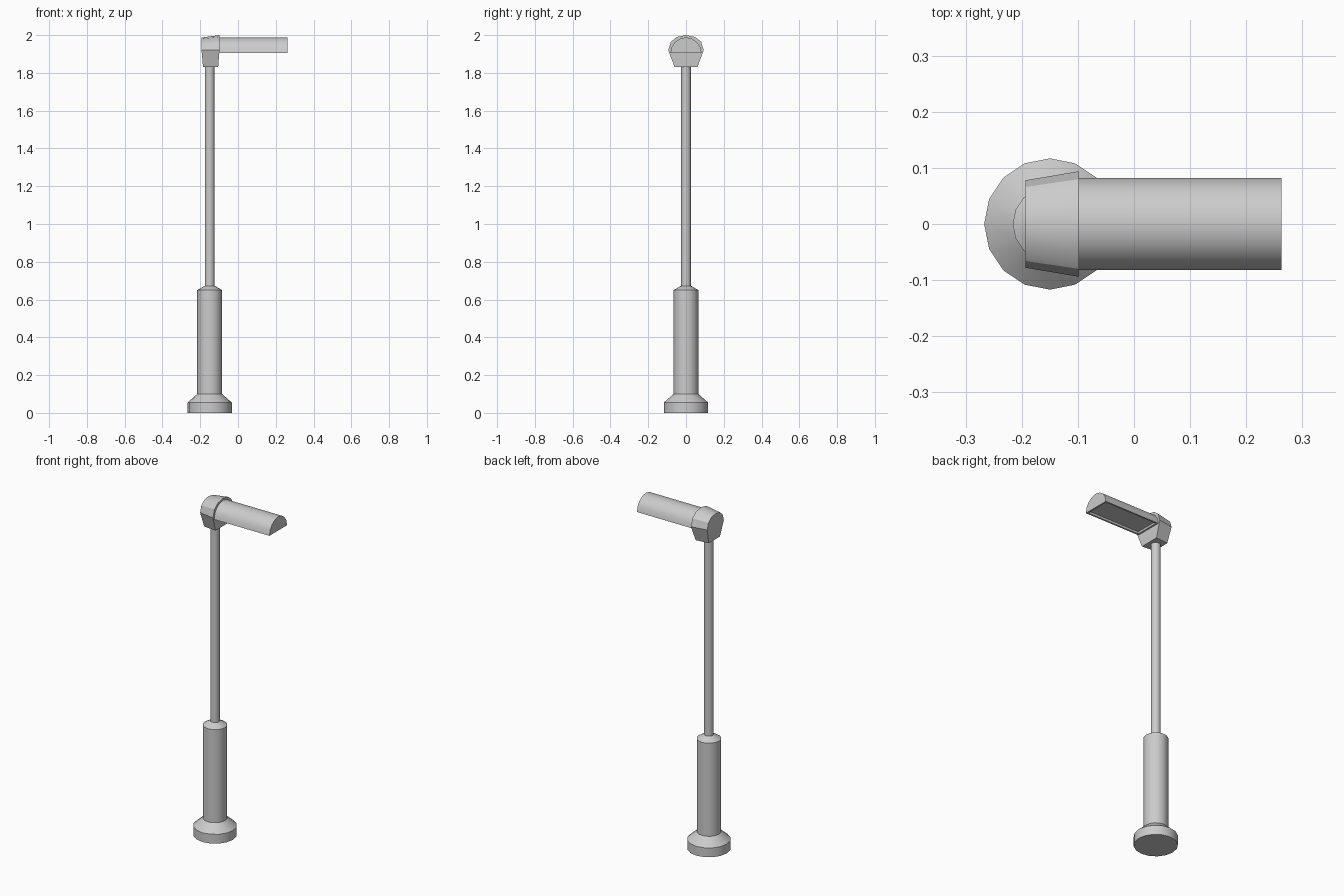
import bpy
import bmesh
import math

if "Cube" in bpy.data.objects:
    bpy.data.objects.remove(bpy.data.objects["Cube"], do_unlink=True)

POLE_X = -0.15
SIDES = 16

grey = bpy.data.materials.new("light grey metal")
grey.use_nodes = True
colour = (0.6, 0.6, 0.6, 1)
grey.diffuse_color = colour
grey.node_tree.nodes["Principled BSDF"].inputs["Base Color"].default_value = colour


def finish(bm, name):
    """Turn a bmesh into a shaded object."""
    bmesh.ops.recalc_face_normals(bm, faces=bm.faces)
    mesh = bpy.data.meshes.new(name)
    bm.to_mesh(mesh)
    bm.free()
    mesh.materials.append(grey)
    obj = bpy.data.objects.new(name, mesh)
    bpy.context.collection.objects.link(obj)
    bpy.ops.object.select_all(action="DESELECT")
    obj.select_set(True)
    bpy.context.view_layer.objects.active = obj
    bpy.ops.object.shade_smooth_by_angle(angle=math.radians(30))
    return obj


def bridge(bm, rings):
    """Join consecutive closed rings of vertices with quads."""
    for a, b in zip(rings, rings[1:]):
        for i in range(len(a)):
            j = (i + 1) % len(a)
            bm.faces.new((a[i], a[j], b[j], b[i]))


def lathe(name, profile):
    """Capped solid of revolution around the pole axis."""
    bm = bmesh.new()
    rings = []
    for r, z in profile:
        angles = [math.tau * i / SIDES for i in range(SIDES)]
        rings.append([bm.verts.new((POLE_X + r * math.cos(a), r * math.sin(a), z))
                      for a in angles])
    bridge(bm, rings)
    bm.faces.new(rings[0])
    bm.faces.new(rings[-1])
    return finish(bm, name)


# Turned post
lathe("base", [(0.117, 0), (0.117, 0.055), (0.066, 0.1)])
lathe("lower_column", [(0.066, 0.1), (0.066, 0.65), (0.026, 0.673)])
lathe("pole", [(0.026, 0.673), (0.026, 1.84)])


# Head joint: two mirrored half outlines lofted along x
def outline(bm, half, x, foot_x):
    points = half + [(-y, z) for y, z in reversed(half[1:])]
    foot = min(z for y, z in half)
    return [bm.verts.new((foot_x if z == foot else x, y, z)) for y, z in points]


bm = bmesh.new()
outer = outline(bm, [(0, 2), (0.048, 1.99), (0.08, 1.965), (0.094, 1.92), (0.06, 1.83)],
                -0.098, -0.105)
inner = outline(bm, [(0, 1.987), (0.04, 1.98), (0.066, 1.958), (0.078, 1.92), (0.052, 1.83)],
                -0.193, -0.185)
bridge(bm, [outer, inner])
for ring in (outer, inner):
    bm.faces.new(ring[:4] + ring[6:])
    bm.faces.new(ring[3:7])
finish(bm, "head_joint")

# Half-round lamp arm with a recessed panel underneath
bm = bmesh.new()
radius, floor = 0.082, 1.906
arc = [math.pi * i / 8 for i in range(9)]
ends = [[bm.verts.new((x, radius * math.cos(a), floor + radius * math.sin(a))) for a in arc]
        for x in (-0.1, 0.263)]
bridge(bm, ends)
for ring in ends:
    bm.faces.new(ring)
bmesh.ops.recalc_face_normals(bm, faces=bm.faces)
under = min(bm.faces, key=lambda f: f.calc_center_median().z)
bmesh.ops.inset_region(bm, faces=[under], thickness=0.014)
bmesh.ops.inset_region(bm, faces=[under], thickness=0.006, depth=-0.01)
finish(bm, "lamp_arm")
